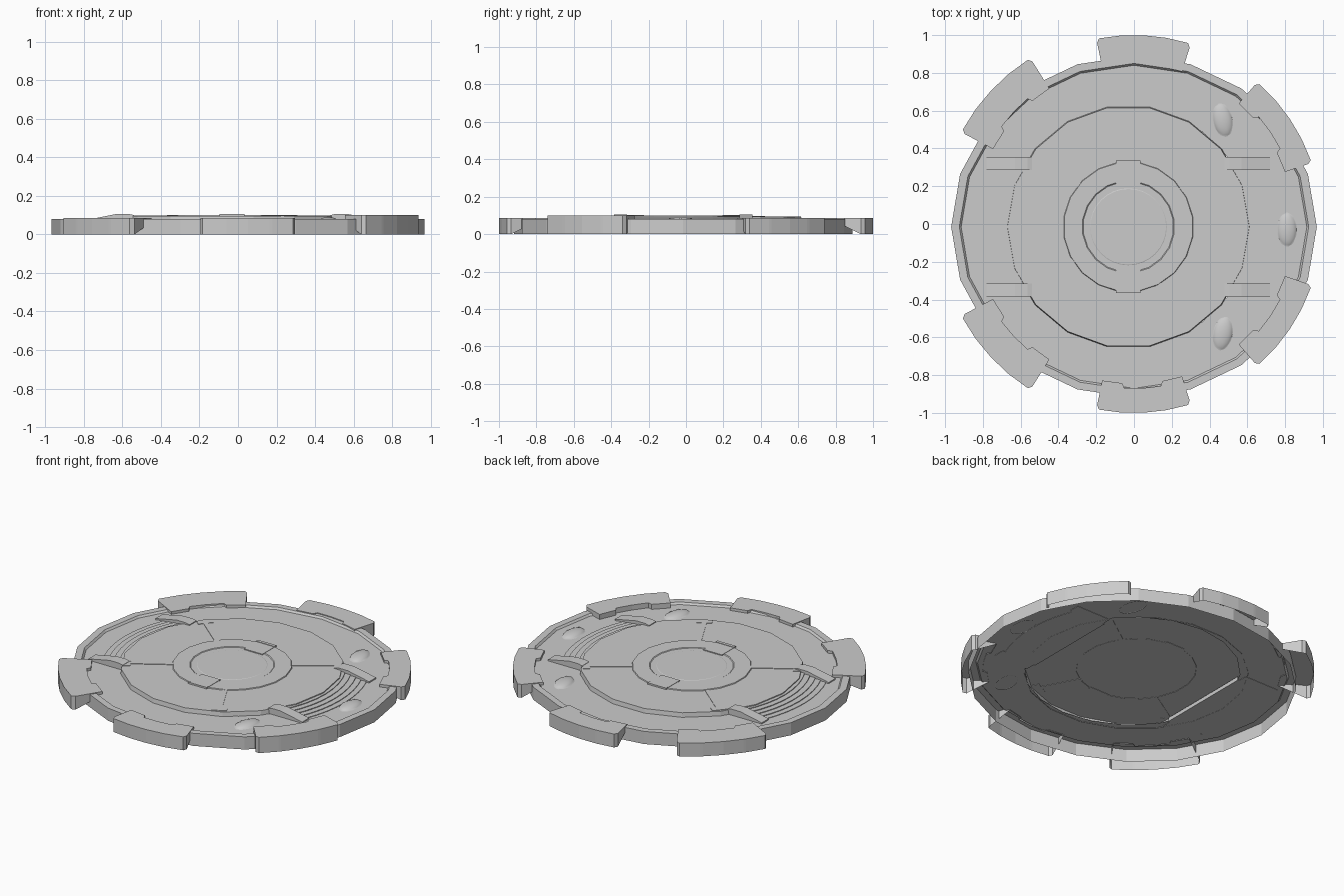
import bpy, bmesh
from math import sin, cos, asin, radians, pi

old = bpy.data.objects.get("Cube")
if old:
    bpy.data.objects.remove(old)

grey = bpy.data.materials.new("plain grey")
grey.use_nodes = True
grey.diffuse_color = (0.6, 0.6, 0.6, 1)
grey.node_tree.nodes["Principled BSDF"].inputs["Base Color"].default_value = (0.6, 0.6, 0.6, 1)

CX, CY = -0.03, -0.015      # centre of the inner floor
DECK, FLOOR = 0.068, 0.095  # heights of the outer deck and inner floor


def finish(name, bm, recalc=True):
    if recalc:
        bmesh.ops.recalc_face_normals(bm, faces=bm.faces)
    mesh = bpy.data.meshes.new(name)
    bm.to_mesh(mesh)
    bm.free()
    mesh.materials.append(grey)
    ob = bpy.data.objects.new(name, mesh)
    bpy.context.collection.objects.link(ob)
    return ob


def loft(bm, rows, closed):
    """Join rows of points with quads; return the vertex rows."""
    vs = [[bm.verts.new(p) for p in row] for row in rows]
    n = len(rows[0])
    for a, b in zip(vs, vs[1:]):
        for i in range(n if closed else n - 1):
            j = (i + 1) % n
            bm.faces.new((a[i], a[j], b[j], b[i]))
    return vs


def disc(name, sides, profile, cx, cy, turn=0.0, cap=True):
    """Open-bottomed round shell from (x radius, y radius, z) steps."""
    bm = bmesh.new()
    rows = []
    for rx, ry, z in profile:
        angles = [2 * pi * (i + turn) / sides for i in range(sides)]
        rows.append([(cx + rx * cos(a), cy + ry * sin(a), z) for a in angles])
    vs = loft(bm, rows, True)
    if cap:
        bm.faces.new(vs[-1])
    return finish(name, bm, False)


def prism(name, points, offset):
    """Solid made by pushing a flat outline along an offset."""
    bm = bmesh.new()
    face = bm.faces.new([bm.verts.new(p) for p in points])
    new = bmesh.ops.extrude_face_region(bm, geom=[face])["geom"]
    verts = [g for g in new if isinstance(g, bmesh.types.BMVert)]
    bmesh.ops.translate(bm, verts=verts, vec=offset)
    return finish(name, bm)


def bar(name, angle, r0, r1, width, z, height):
    """Flat bar lying along a radius of the inner floor."""
    c, s = cos(angle), sin(angle)
    corners = [(r0, -width), (r1, -width), (r1, width), (r0, width)]
    prism(name, [(CX + r * c - w * s, CY + r * s + w * c, z) for r, w in corners], (0, 0, height))


# Outer deck with raised rim and a hollow underside
disc("outer_deck", 20, [(0.968, 0.905, 0), (0.968, 0.905, 0.08), (0.925, 0.865, 0.08),
                        (0.915, 0.855, DECK), (0.62, 0.62, DECK)], 0, CY, cap=False)

# Raised inner floor, with the step around it
disc("inner_floor", 18, [(0.645, 0.645, DECK - 0.003), (0.64, 0.64, FLOOR)], CX, CY, 0.0)

# Central rings
disc("center_plate", 20, [(0.347, 0.347, FLOOR - 0.002), (0.343, 0.343, 0.1),
                          (0.245, 0.245, 0.1), (0.24, 0.24, 0.0965)], CX, CY, 0.5)
disc("center_disc", 32, [(0.205, 0.205, 0.096), (0.2, 0.2, 0.098)], CX, CY)

# Clips over the central rings
for name, a in (("back_clip", pi / 2), ("front_clip", -pi / 2)):
    bar(name, a, 0.21, 0.33, 0.065, 0.095, 0.007)
    bar(name + "_foot", a, 0.33, 0.35, 0.065, 0.093, 0.012)

# Radial strips with a crossbar at the outer end
for i, deg in enumerate((35, 140, 212, 298)):
    a = radians(deg)
    bar(f"radial_strip_{i}", a, 0.34, 0.6, 0.014, FLOOR - 0.002, 0.005)
    bar(f"strip_crossbar_{i}", a, 0.585, 0.625, 0.045, FLOOR - 0.002, 0.005)


# Rim blocks: hollow, with a notched inner edge and clipped outer corners
def rim_block(name, deg, half, r_out, top):
    bm = bmesh.new()
    fractions = (-1, -0.94, -0.5, -0.44, 0, 0.44, 0.5, 0.94, 1)
    rows = [[], [], [], []]
    for f in fractions:
        a = radians(deg + half * f)
        c, s = cos(a), sin(a)
        outer = r_out - (0.02 if abs(f) == 1 else 0)
        inner = 0.845 if abs(f) >= 0.5 else 0.87
        for row, (r, z) in zip(rows, ((outer, 0), (outer, top), (inner, top), (inner, DECK - 0.004))):
            row.append((r * c, r * s, z))
    vs = loft(bm, rows, False)
    for k in (0, -1):
        bm.faces.new([row[k] for row in vs])
    finish(name, bm)


rim_block("back_block", 87, 14.5, 1.0, 0.085)
rim_block("front_block", 273, 14.5, 1.0, 0.085)
rim_block("back_right_block", 137, 15, 1.035, 0.085)
rim_block("front_right_block", 223, 15, 1.035, 0.085)
rim_block("back_left_block", 34, 15, 0.995, 0.085)
rim_block("front_left_block", 326, 15, 0.995, 0.1)

# Curved stairs and sloped cheeks on both sides
for side, label in ((1, "left"), (-1, "right")):
    for i in range(5):
        r = 0.655 + 0.034 * i
        h = 0.0915 - 0.0045 * i
        half = asin(0.31 / r)
        arc = [half * (k / 4 - 1) for k in range(9)]
        outline = [(CX + side * r * cos(a), CY + r * sin(a), DECK - 0.002) for a in arc]
        outline += [(CX + side * 0.5, CY + 0.31, DECK - 0.002), (CX + side * 0.5, CY - 0.31, DECK - 0.002)]
        prism(f"{label}_stair_{i}", outline, (0, 0, h - DECK))
    for y in (-0.37, 0.3):
        outline = [(0.51, 0.066), (0.51, 0.1), (0.535, 0.106), (0.6, 0.106), (0.75, 0.076), (0.75, 0.066)]
        prism(f"{label}_cheek_{'front' if y < 0 else 'back'}",
              [(CX + side * x, CY + y, z) for x, z in outline], (0, 0.07, 0))

# Low rounded lumps on the deck
for i, (x, y, turn) in enumerate(((0.47, 0.55, 0.2), (0.81, -0.03, 0.0), (0.47, -0.58, -0.2))):
    bm = bmesh.new()
    bmesh.ops.create_icosphere(bm, subdivisions=2, radius=1)
    bmesh.ops.bisect_plane(bm, geom=bm.verts[:] + bm.edges[:] + bm.faces[:],
                           plane_co=(0, 0, 0), plane_no=(0, 0, 1), clear_inner=True)
    lump = finish(f"deck_lump_{i}", bm)
    lump.location = (x, y, DECK - 0.004)
    lump.scale = (0.055, 0.095, 0.026)
    lump.rotation_euler = (0, 0, turn)
    for p in lump.data.polygons:
        p.use_smooth = True
